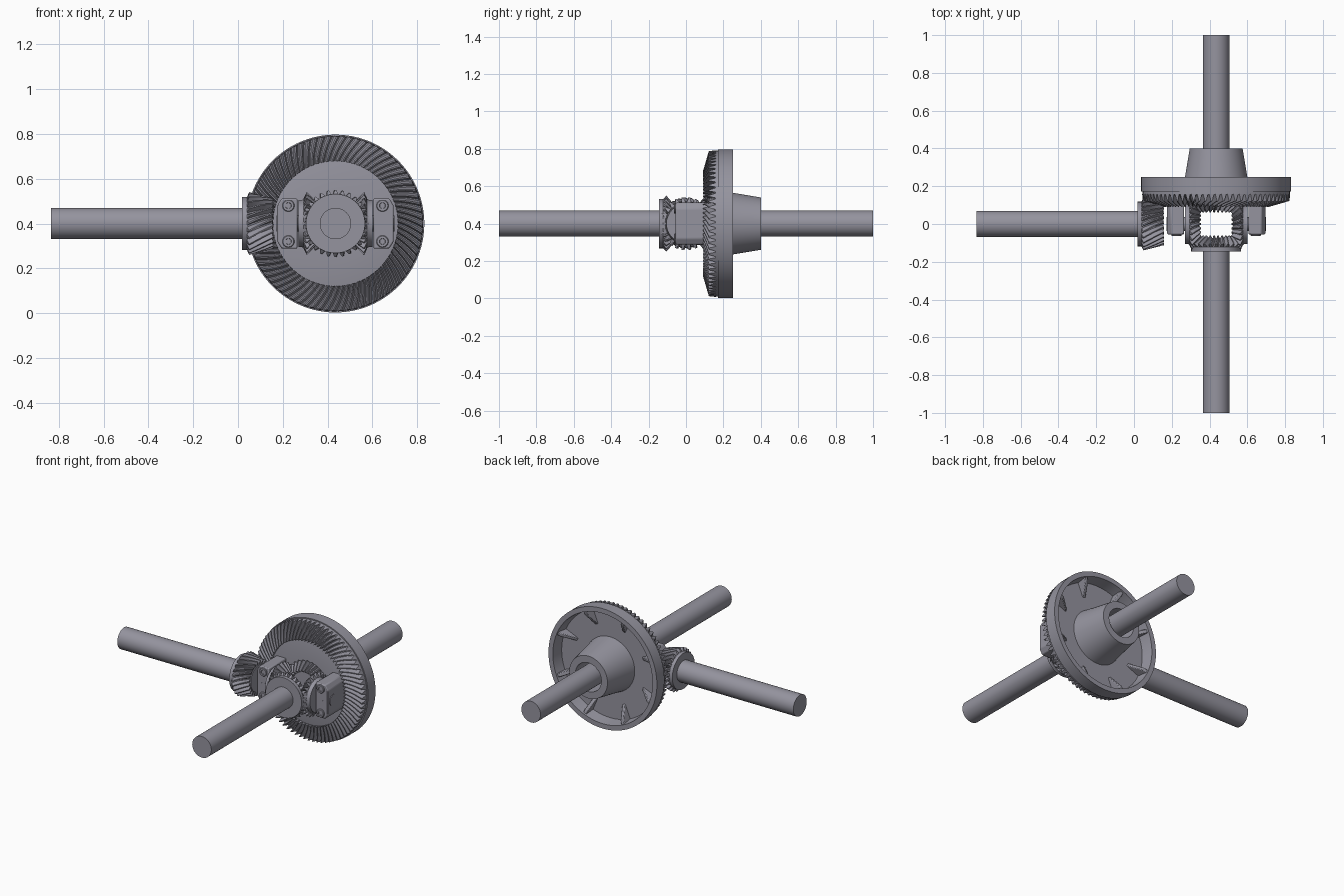
import bpy, bmesh, math
from mathutils import Vector

cube = bpy.data.objects.get("Cube")
if cube:
    bpy.data.objects.remove(cube, do_unlink=True)

steel = bpy.data.materials.new("grey_steel")
steel.use_nodes = True
colour = (0.30, 0.295, 0.345, 1)
steel.diffuse_color = colour
steel.node_tree.nodes["Principled BSDF"].inputs["Base Color"].default_value = colour

C = Vector((0.435, 0, 0.4))        # centre of the differential
P = Vector((0, 0, 0.4))            # origin for the drive shaft
X, Y = Vector((1, 0, 0)), Vector((0, 1, 0))
parts = []


def finish(name, bm):
    bmesh.ops.remove_doubles(bm, verts=bm.verts, dist=1e-5)
    bmesh.ops.recalc_face_normals(bm, faces=bm.faces)
    mesh = bpy.data.meshes.new(name)
    bm.to_mesh(mesh)
    bm.free()
    mesh.materials.append(steel)
    obj = bpy.data.objects.new(name, mesh)
    bpy.context.collection.objects.link(obj)
    parts.append(obj)
    return obj


def frame(d):
    u = Vector((d.z, d.x, d.y))
    return u, d.cross(u)


def lathe(name, origin, d, profile, segs=64):
    """Revolve (radius, height) points around axis d."""
    u, _ = frame(d)
    bm = bmesh.new()
    vs = [bm.verts.new(origin + u * r + d * h) for r, h in profile]
    es = [bm.edges.new(p) for p in zip(vs, vs[1:])]
    bmesh.ops.spin(bm, geom=vs + es, cent=origin, axis=d, angle=math.tau,
                   steps=segs, use_merge=True)
    return finish(name, bm)


def rod(name, origin, d, r, a, b, segs=48):
    return lathe(name, origin, d, [(0, a), (r, a), (r, b), (0, b)], segs)


def teeth(name, origin, d, n, start, end, twist, steps=5, phase=0):
    """Teeth swept between two (root r, root h, tip r, tip h) stations."""
    u, v = frame(d)
    pitch = math.tau / n
    shape = [(0.02, 0), (0.34, 1), (0.54, 1), (0.86, 0)]
    bm = bmesh.new()
    for i in range(n):
        rows = []
        for s in range(steps + 1):
            t = s / steps
            rr, rh, tr, th = [a + (b - a) * t for a, b in zip(start, end)]
            row = []
            for f, tip in shape:
                ang = (i + f + phase) * pitch + twist * t
                r, h = (tr, th) if tip else (rr, rh)
                row.append(bm.verts.new(
                    origin + (u * math.cos(ang) + v * math.sin(ang)) * r + d * h))
            rows.append(row)
        for a, b in zip(rows, rows[1:]):
            for k in range(4):
                m = (k + 1) % 4
                bm.faces.new((a[k], a[m], b[m], b[k]))
        bm.faces.new(rows[0])
        bm.faces.new(rows[-1])
    return finish(name, bm)


def prism(name, points, depth, width=0):
    """Extrude a flat polygon by a vector."""
    bm = bmesh.new()
    face = bm.faces.new([bm.verts.new(p) for p in points])
    new = bmesh.ops.extrude_face_region(bm, geom=[face])["geom"]
    bmesh.ops.translate(bm, vec=depth,
                        verts=[g for g in new if isinstance(g, bmesh.types.BMVert)])
    obj = finish(name, bm)
    if width:
        mod = obj.modifiers.new("soft_edges", "BEVEL")
        mod.width, mod.segments = width, 2
    return obj


# Ring gear: rim, recessed web and conical hub in one profile
lathe("ring_gear_body", C, Y, [
    (0.095, 0.125), (0.28, 0.125), (0.39, 0.157), (0.39, 0.172), (0.397, 0.172),
    (0.397, 0.25), (0.365, 0.25), (0.355, 0.172), (0.18, 0.172), (0.165, 0.25),
    (0.14, 0.40), (0.095, 0.40), (0.095, 0.125)], 96)
teeth("ring_gear_teeth", C, Y, 76, (0.28, 0.127, 0.278, 0.09),
      (0.392, 0.16, 0.388, 0.122), 0.15)

# Tapered ribs inside the back of the ring
for i in range(8):
    a = math.tau * (i + 0.5) / 8
    out = Vector((math.cos(a), 0, math.sin(a)))
    side = Vector((-out.z, 0, out.x)) * 0.024
    pts = [C + out * r + Y * h - side / 2
           for r, h in ((0.37, 0.165), (0.37, 0.24), (0.34, 0.235), (0.25, 0.165))]
    prism("ring_rib", pts, side, 0.004)

# Drive shaft and spiral pinion
rod("drive_shaft", P, X, 0.07, -0.835, 0.03)
lathe("pinion_body", P, X, [(0, 0.018), (0.118, 0.018), (0.118, 0.04),
                            (0.112, 0.05), (0.088, 0.155), (0, 0.155)])
teeth("pinion_teeth", P, X, 25, (0.11, 0.036, 0.14, 0.05),
      (0.086, 0.15, 0.113, 0.158), -0.4)

# Output shafts with their side gears
for word, d in (("front", -Y), ("rear", Y)):
    rod(word + "_output_shaft", C, d, 0.07, 0.075, 1)
    lathe(word + "_side_gear_body", C, d, [
        (0, 0.075), (0.085, 0.075), (0.125, 0.115), (0.132, 0.122),
        (0.132, 0.145), (0, 0.145)])
    teeth(word + "_side_gear_teeth", C, d, 28, (0.083, 0.078, 0.098, 0.06),
          (0.13, 0.124, 0.15, 0.105), 0.12)

# Spider gears, their pins and the brackets that carry them
for word, d in (("right", -X), ("left", X)):
    lathe(word + "_spider_gear_body", C, d, [
        (0, 0.09), (0.075, 0.09), (0.112, 0.135), (0.105, 0.15),
        (0.105, 0.165), (0, 0.165)])
    teeth(word + "_spider_gear_teeth", C, d, 24, (0.072, 0.092, 0.09, 0.08),
          (0.112, 0.142, 0.142, 0.128), -0.12, phase=0.5)
    rod(word + "_spider_pin", C, d, 0.036, 0.14, 0.264, 32)
    outline = [(0.17, -0.112), (0.24, -0.112), (0.26, -0.08),
               (0.26, 0.08), (0.24, 0.112), (0.17, 0.112)]
    pts = [C + d * a + Vector((0, -0.055, b)) for a, b in outline]
    prism(word + "_bracket", pts, Y * 0.185, 0.006)
    for z in (-0.08, 0.08):
        o = C + d * 0.21 + Vector((0, 0, z))
        # bolt head with a hexagonal socket
        lathe("bracket_bolt", o, -Y, [(0.027, 0.05), (0.027, 0.06),
                                      (0.024, 0.064), (0.014, 0.064)], 24)
        lathe("bolt_socket", o, -Y, [(0.016, 0.064), (0.014, 0.058),
                                     (0, 0.058)], 6)
    for s in (-0.015, 0.015):
        rod("bracket_dowel", C + d * (0.21 + s), -Y, 0.006, 0.05, 0.057, 12)

# Smooth round surfaces while keeping machined edges sharp
bpy.ops.object.select_all(action="DESELECT")
for obj in parts:
    obj.select_set(True)
bpy.context.view_layer.objects.active = parts[0]
bpy.ops.object.shade_smooth_by_angle(angle=math.radians(30))
